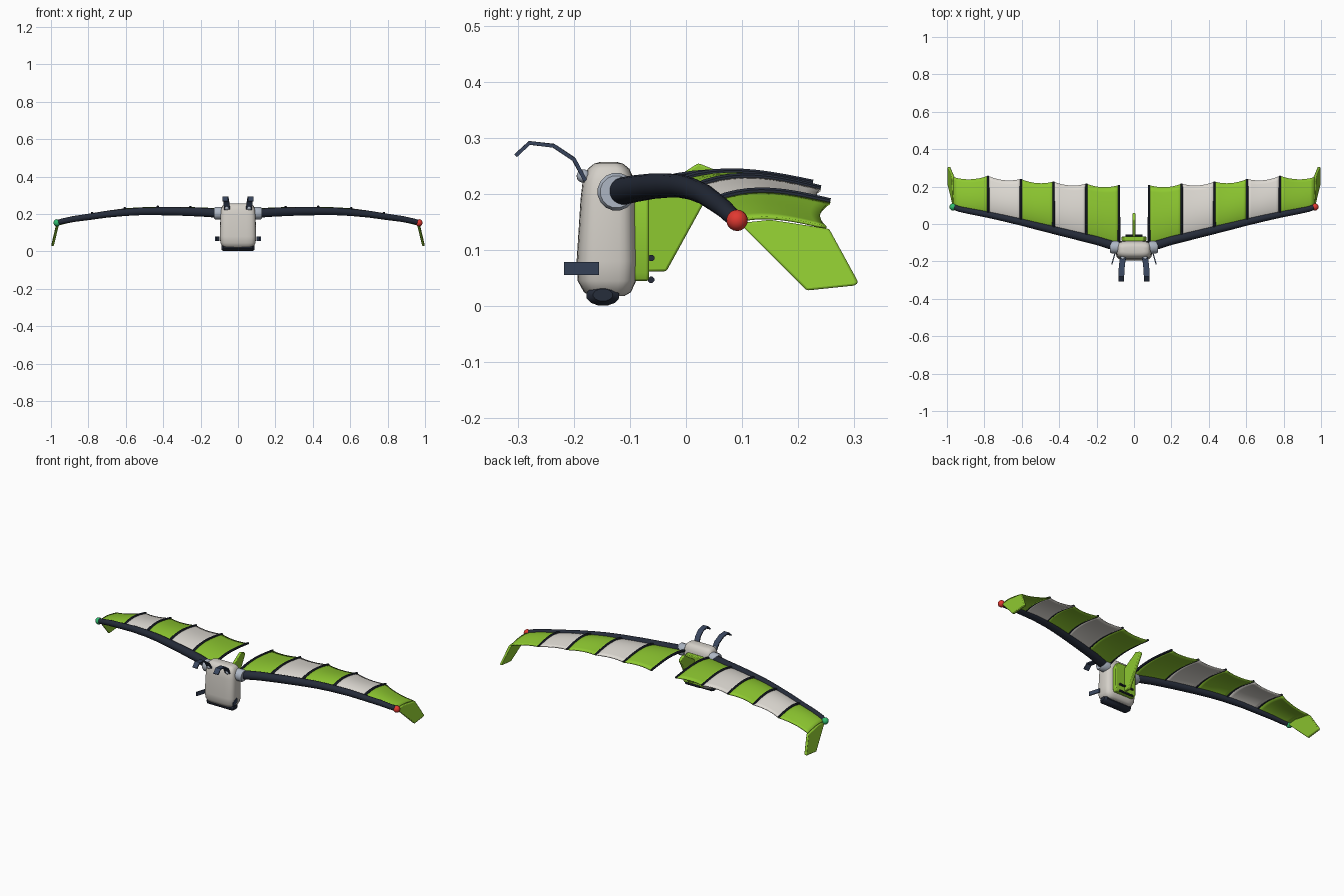
import bpy, bmesh, math
from mathutils import Vector

if "Cube" in bpy.data.objects:
    bpy.data.objects.remove(bpy.data.objects["Cube"])

def mat(name, r, g, b):
    m = bpy.data.materials.new(name)
    m.diffuse_color = (r, g, b, 1)
    m.use_nodes = True
    m.node_tree.nodes["Principled BSDF"].inputs["Base Color"].default_value = m.diffuse_color
    return m

LIME = mat("lime", .27, .58, .03)
CLOTH = mat("white_cloth", .74, .71, .66)
SHELL = mat("shell", .66, .63, .58)
DARK = mat("dark", .018, .024, .04)
SLATE = mat("slate", .04, .06, .11)
STEEL = mat("steel", .42, .47, .55)
RED = mat("red", .75, .04, .03)
GREEN = mat("green", .03, .5, .16)

def make(name, verts, faces, material, angle=40):
    me = bpy.data.meshes.new(name)
    me.from_pydata([tuple(v) for v in verts], [], faces)
    bm = bmesh.new()
    bm.from_mesh(me)
    bmesh.ops.recalc_face_normals(bm, faces=bm.faces)
    bm.to_mesh(me)
    bm.free()
    o = bpy.data.objects.new(name, me)
    bpy.context.collection.objects.link(o)
    me.materials.append(material)
    bpy.ops.object.select_all(action='DESELECT')
    o.select_set(True)
    bpy.context.view_layer.objects.active = o
    bpy.ops.object.shade_smooth_by_angle(angle=math.radians(angle))
    return o

def bevel(o, w, seg=2):
    b = o.modifiers.new("bevel", 'BEVEL')
    b.width, b.segments, b.limit_method = w, seg, 'ANGLE'

def loft(name, rings, material, angle=40):
    n, k = len(rings[0]), len(rings)
    faces = [(i*n+j, i*n+(j+1) % n, (i+1)*n+(j+1) % n, (i+1)*n+j)
             for i in range(k-1) for j in range(n)]
    faces += [tuple(range(n)), tuple(range((k-1)*n, k*n))]
    return make(name, [v for r in rings for v in r], faces, material, angle)

def tube(name, path, radii, material, sides=12, flat=(1, 1)):
    # flat scales the section along x and across
    pts, rings = [Vector(p) for p in path], []
    for i, p in enumerate(pts):
        t = (pts[min(i+1, len(pts)-1)] - pts[max(i-1, 0)]).normalized()
        ref = Vector((0, 0, 1)) if abs(t.x) > .7 else Vector((1, 0, 0))
        a = (ref - t*ref.dot(t)).normalized()
        b = t.cross(a)
        rings.append([p + radii[i]*(a*math.cos(w)*flat[0] + b*math.sin(w)*flat[1])
                      for w in [math.tau*(j+.5)/sides for j in range(sides)]])
    return loft(name, rings, material)

def plate(name, outline, thick, material, s=1, bev=.004):
    # outline points (x, y, z) extruded along x
    rings = [[(s*(x+d), y, z) for x, y, z in outline] for d in (-thick/2, thick/2)]
    o = loft(name, rings, material, 30)
    bevel(o, bev)
    return o

def ball(name, loc, r, material):
    rings = [[(loc[0] + r*math.sin(a)*math.cos(w), loc[1] + r*math.sin(a)*math.sin(w), loc[2] + r*math.cos(a))
              for w in [math.tau*j/16 for j in range(16)]] for a in [.05 + 3.04*i/10 for i in range(11)]]
    return loft(name, rings, material)

def lerp(table, x):
    for a, b in zip(table, table[1:]):
        if x <= b[0]:
            break
    u = (x - a[0])/(b[0] - a[0])
    return [p + (q-p)*u for p, q in zip(a[1:], b[1:])]

# wing definition: x -> spar y, z and x -> trailing edge y, z, camber
SPAR = [(.08, -.125, .203), (.2, -.088, .21), (.32, -.059, .214), (.43, -.032, .215), (.52, -.01, .214),
        (.6, .01, .209), (.7, .033, .199), (.78, .05, .187), (.88, .069, .173), (.935, .08, .162), (.97, .094, .153)]
TRAIL = [(.08, .208, .215, .022), (.255, .215, .22, .022), (.43, .226, .22, .022),
         (.605, .24, .21, .022), (.78, .257, .187, .018), (.965, .25, .143, .01)]
RIBS = [.08, .255, .43, .605, .78, .965]

def wing(x, t, dip=0):
    y0, z0 = lerp(SPAR, x)
    y1, z1, c = lerp(TRAIL, x)
    return Vector((x, y0 + (y1-dip-y0)*t, z0 + (z1-z0)*t + c*math.sin(math.pi*t**.8)))

# shell: rounded-rectangle rings (z, half width, half depth, centre y)
def rounded(z, w, d, cy, n=32):
    out = []
    for j in range(n):
        c, s = math.cos(math.tau*j/n), math.sin(math.tau*j/n)
        out.append((w*math.copysign(abs(c)**.45, c), cy + d*math.copysign(abs(s)**.55, s), z))
    return out

loft("pack_shell", [rounded(*r) for r in [
    (.018, .068, .03, -.14), (.025, .083, .042, -.14), (.045, .094, .052, -.141), (.08, .097, .054, -.141),
    (.19, .094, .049, -.139), (.225, .09, .046, -.138), (.245, .083, .037, -.138),
    (.254, .073, .026, -.138), (.257, .055, .015, -.138)]], SHELL, 50)

# dark rounded foot
tube("base_foot", [(-.088, -.148, .02), (-.078, -.148, .019), (.078, -.148, .019), (.088, -.148, .02)],
     [.018, .03, .03, .018], DARK, 12, (.62, 1))

# back panel, fin and cross bars
back = loft("back_panel", [[(x, y, z) for x, z in [(-.06, .045), (.06, .045), (.066, .06), (.066, .185),
            (.05, .215), (-.05, .215), (-.066, .185), (-.066, .06)]] for y in (-.092, -.066)], LIME, 30)
bevel(back, .004)
plate("tail_fin", [(0, -.08, .062), (0, -.035, .062), (0, .06, .235), (0, .052, .243), (0, .022, .255),
                   (0, -.08, .19)], .016, LIME)
for i, z in enumerate((.047, .086)):
    tube(f"back_bar_{i+1}", [(-.045, -.062, z), (.045, -.062, z)], [.006, .006], DARK, 8)

for s, side in ((1, "right"), (-1, "left")):
    flip = Vector((s, 1, 1))
    # shoulder collar and main spar
    tube(f"collar_{side}", [(s*x, -.124, .204) for x in (.08, .12, .127)], [.034, .034, .029], STEEL, 16)
    path = [(s*x, y, z) for x, y, z in SPAR]
    tube(f"spar_{side}", path, [.025 - .011*i/(len(path)-1) for i in range(len(path))], DARK, 16)
    ball(f"tip_light_{side}", (s*.968, .091, .153), .019, RED if s > 0 else GREEN)

    # cloth panels with scalloped trailing edge
    for k in range(5):
        a, b, n, m = RIBS[k], RIBS[k+1], 8, 10
        verts = []
        for i in range(n+1):
            u = i/n
            for j in range(m+1):
                v = wing(a + (b-a)*u, j/m, .06*u*(1-u))
                verts.append((v - Vector((0, 0, .003))) * flip)
        faces = [(i*(m+1)+j, (i+1)*(m+1)+j, (i+1)*(m+1)+j+1, i*(m+1)+j+1) for i in range(n) for j in range(m)]
        o = make(f"cloth_{side}_{k+1}", verts, faces, CLOTH if k % 2 else LIME)
        sol = o.modifiers.new("thickness", 'SOLIDIFY')
        sol.thickness, sol.offset = .005, 0

    # battens
    for k, x in enumerate(RIBS[:5]):
        pts = [wing(x, t/10) * flip for t in range(11)]
        tube(f"batten_{side}_{k+1}", pts, [.008 - .0002*i for i in range(11)], DARK, 8)

    # drooping winglet
    plate(f"winglet_{side}", [(.963, .095, .148), (.963, .15, .154), (.967, .255, .138), (.989, .307, .043),
                              (.991, .302, .037), (.992, .215, .028)], .014, LIME, s)

    # shoulder hook and its mount
    ball(f"hook_mount_{side}", (s*.06, -.183, .232), .012, STEEL)
    hook = [(s*x, y, z) for x, y, z in [(.058, -.18, .225), (.062, -.2, .262), (.066, -.236, .286),
                                        (.068, -.279, .291), (.068, -.304, .268)]]
    tube(f"hook_{side}", hook, [.022]*5, SLATE, 4, (1, .22))

    # hip strap
    strap = loft(f"hip_strap_{side}", [[(s*(.098+d), -.155, z) for d, z in q] + [] for q in
                 [[(0, .056), (.006, .056), (.006, .079), (0, .079)]]] +
                 [[(s*(.116+d), -.217, z) for d, z in [(0, .056), (.006, .056), (.006, .079), (0, .079)]]], SLATE, 30)
